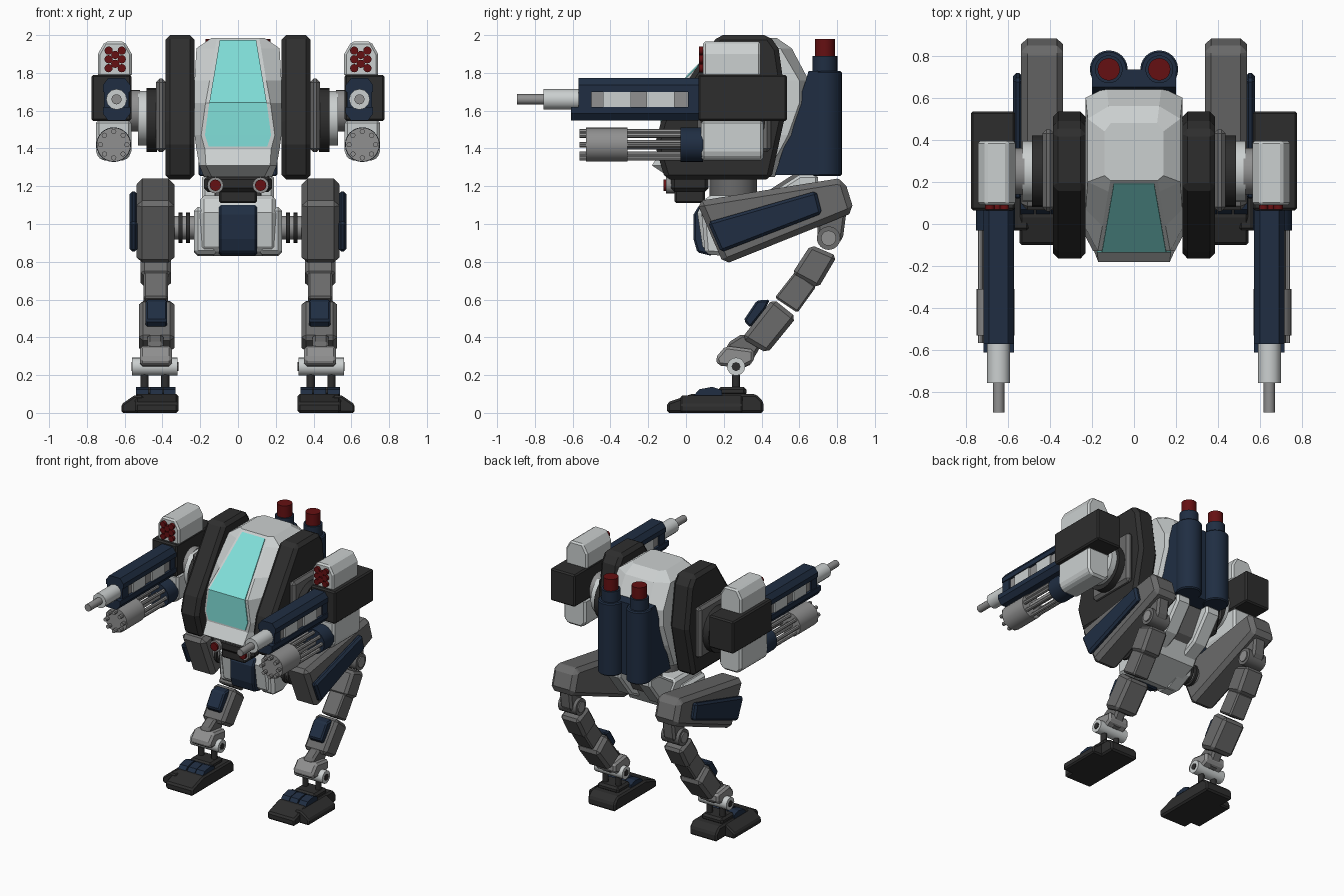
import bpy, bmesh, math
from mathutils import Matrix, Vector

if "Cube" in bpy.data.objects:
    bpy.data.objects.remove(bpy.data.objects["Cube"])


def mat(name, r, g, b):
    m = bpy.data.materials.new(name)
    m.diffuse_color = (r, g, b, 1)
    m.use_nodes = True
    m.node_tree.nodes["Principled BSDF"].inputs["Base Color"].default_value = m.diffuse_color
    return m


LIGHT = mat("light grey armour", .60, .63, .63)
GREY = mat("grey armour", .145, .145, .145)
MID = mat("gunmetal", .28, .28, .28)
DARK = mat("black armour", .027, .027, .027)
NAVY = mat("navy armour", .014, .027, .055)
RED = mat("dark red", .13, .005, .006)
GLASS = mat("cyan glass", .22, .74, .70)


def finish(name, bm, m, bevel=0, mirror=False, smooth=False):
    bmesh.ops.recalc_face_normals(bm, faces=bm.faces[:])
    me = bpy.data.meshes.new(name)
    bm.to_mesh(me)
    bm.free()
    me.materials.append(m)
    ob = bpy.data.objects.new(name, me)
    bpy.context.collection.objects.link(ob)
    if bevel:
        b = ob.modifiers.new("bevel", 'BEVEL')
        b.width, b.segments, b.limit_method = bevel, 1, 'ANGLE'
        b.angle_limit = math.radians(40)
    if mirror:
        ob.modifiers.new("mirror", 'MIRROR')
    if smooth:
        bpy.context.view_layer.objects.active = ob
        ob.select_set(True)
        bpy.ops.object.shade_smooth_by_angle(angle=math.radians(40))
        ob.select_set(False)
    return ob


def loft(name, rings, m, **kw):
    bm = bmesh.new()
    vs = [[bm.verts.new(p) for p in r] for r in rings]
    n = len(rings[0])
    for a, b in zip(vs, vs[1:]):
        for i in range(n):
            j = (i + 1) % n
            bm.faces.new((a[i], a[j], b[j], b[i]))
    bm.faces.new(vs[0])
    bm.faces.new(vs[-1])
    return finish(name, bm, m, **kw)


def prism(name, pts, axis, lo, hi, m, **kw):
    # profile in the two remaining axes, extruded along the given axis
    put = {'x': lambda p, t: (t, p[0], p[1]), 'y': lambda p, t: (p[0], t, p[1]),
           'z': lambda p, t: (p[0], p[1], t)}[axis]
    return loft(name, [[put(p, t) for p in pts] for t in (lo, hi)], m, **kw)


def box(name, x0, x1, y0, y1, z0, z1, m, **kw):
    return prism(name, [(x0, y0), (x1, y0), (x1, y1), (x0, y1)], 'z', z0, z1, m, **kw)


def cyl(name, spots, axis, lo, hi, r, m, n=24, **kw):
    # one or several parallel cylinders; spots are centres in the other two axes
    bm = bmesh.new()
    rot = {'x': Matrix.Rotation(math.pi / 2, 4, 'Y'), 'y': Matrix.Rotation(math.pi / 2, 4, 'X'), 'z': Matrix()}[axis]
    mid = (lo + hi) / 2
    for u, v in spots:
        c = {'x': (mid, u, v), 'y': (u, mid, v), 'z': (u, v, mid)}[axis]
        bmesh.ops.create_cone(bm, cap_ends=True, segments=n, radius1=r, radius2=r, depth=hi - lo,
                              matrix=Matrix.Translation(c) @ rot)
    return finish(name, bm, m, smooth=True, **kw)


# cockpit hull: z, front half width, front y, side half width, side front y, side back y, back half width, back y
levels = [(1.25, .14, -.09, .18, -.02, .40, .12, .47), (1.31, .17, -.18, .205, -.09, .45, .13, .51),
          (1.395, .175, -.128, .22, -.07, .50, .14, .56), (1.47, .195, -.128, .23, -.06, .54, .14, .59),
          (1.64, .172, -.128, .23, -.02, .60, .14, .635), (1.76, .15, -.01, .23, .07, .60, .13, .65),
          (1.93, .122, .154, .22, .20, .50, .12, .56), (1.985, .112, .207, .14, .23, .44, .11, .48)]
loft("cockpit_hull", [[(-a, f, z), (a, f, z), (b, sf, z), (b, sb, z), (c, k, z), (-c, k, z), (-b, sb, z), (-b, sf, z)]
                      for z, a, f, b, sf, sb, c, k in levels], LIGHT)

# canopy glass plate on the front faces
bm = bmesh.new()
rows = [[bm.verts.new((s * w, y, z)) for s in (-1, 1)] for z, w, y in
        [(1.41, .155, -.129), (1.47, .175, -.129), (1.64, .152, -.129), (1.97, .096, .192)]]
for a, b in zip(rows, rows[1:]):
    bm.faces.new((a[0], a[1], b[1], b[0]))
glass = finish("canopy_glass", bm, GLASS)
sol = glass.modifiers.new("thickness", 'SOLIDIFY')
sol.thickness, sol.offset = .012, 0

# black side shields
prism("side_shield", [(.17, 2.0), (.44, 2.0), (.49, 1.93), (.535, 1.62), (.45, 1.235), (-.11, 1.235), (-.165, 1.42),
                      (-.13, 1.55)], 'x', .23, .385, DARK, bevel=.025, mirror=True)

# rear boosters
prism("booster_mount", [(.47, 1.26), (.735, 1.26), (.735, 1.81), (.65, 1.81)], 'x', -.20, .20, NAVY)
cyl("booster_tube", [(.12, .735)], 'z', 1.255, 1.81, .09, NAVY, mirror=True, bevel=.008)
cyl("booster_collar", [(.12, .735)], 'z', 1.80, 1.89, .066, NAVY, mirror=True)
cyl("booster_tip", [(.12, .735)], 'z', 1.88, 1.98, .053, RED, mirror=True)

# chin sensor mount and eyes
box("chin_mount", -.18, .18, -.08, .12, 1.17, 1.255, DARK, bevel=.02)
box("chin_block", -.10, .10, -.06, .10, 1.11, 1.19, DARK, bevel=.01)
cyl("sensor_collar", [(.12, 1.205)], 'y', -.105, -.06, .043, MID, n=16, mirror=True)
cyl("sensor_eye", [(.12, 1.205)], 'y', -.12, -.10, .03, RED, n=16, mirror=True)

# waist and pelvis
cyl("waist_ring", [(0, .25)], 'z', 1.08, 1.26, .125, GREY)
prism("pelvis", [(.09, .86), (.06, 1.06), (.11, 1.15), (.42, 1.15), (.50, 1.05), (.42, .92), (.20, .83)],
      'x', -.20, .20, LIGHT, bevel=.02)
prism("pelvis_cheek", [(.10, .84), (.08, 1.09), (.36, 1.09), (.36, .90), (.22, .83)], 'x', .11, .232, LIGHT,
      bevel=.02, mirror=True)
prism("pelvis_front_plate", [(.06, .85), (.04, .92), (.04, 1.05), (.07, 1.10), (.14, 1.10), (.14, .83)],
      'x', -.10, .10, NAVY, bevel=.01)
prism("rear_brace", [(.38, .93), (.38, 1.12), (.60, 1.26), (.70, 1.26), (.70, 1.20), (.56, 1.02)], 'x', .07, .19,
      LIGHT, bevel=.015, mirror=True)
prism("rear_spine", [(.38, .97), (.38, 1.14), (.58, 1.27), (.64, 1.24), (.54, 1.06)], 'x', -.08, .08, GREY)
cyl("hip_axle", [(.24, .98)], 'x', .20, .36, .062, MID, mirror=True)
for i, x in enumerate((.255, .295)):
    cyl(f"hip_ring_{i}", [(.24, .98)], 'x', x, x + .02, .08, DARK, mirror=True)

# thighs
prism("thigh", [(.055, 1.12), (.80, 1.24), (.84, 1.23), (.89, 1.07), (.86, 1.05), (.20, .785)], 'x', .337, .537,
      GREY, bevel=.03, mirror=True)
prism("thigh_plate", [(.115, 1.01), (.69, 1.175), (.72, 1.055), (.185, .85)], 'x', .53, .575, NAVY, bevel=.015,
      mirror=True)

# lower legs
prism("knee_link", [(.69, 1.06), (.85, 1.07), (.83, .92), (.76, .86), (.70, .90)], 'x', .385, .485, GREY,
      bevel=.015, mirror=True)
cyl("knee_joint", [(.755, .925)], 'x', .36, .51, .062, GREY, mirror=True)
cyl("knee_cap", [(.755, .925)], 'x', .352, .518, .04, MID, mirror=True)
prism("upper_shin", [(.66, .89), (.80, .83), (.70, .66), (.56, .735)], 'x', .355, .515, GREY, bevel=.02, mirror=True)
prism("shin_link", [(.58, .75), (.69, .67), (.59, .53), (.47, .61)], 'x', .37, .50, GREY, bevel=.01, mirror=True)
prism("calf", [(.46, .605), (.585, .505), (.43, .315), (.295, .395)], 'x', .337, .525, GREY, bevel=.022, mirror=True)
prism("shin_plate", [(.305, .49), (.375, .595), (.445, .60), (.42, .55), (.34, .45)], 'x', .375, .49, NAVY,
      bevel=.01, mirror=True)

# ankles
prism("ankle_link", [(.30, .42), (.40, .36), (.33, .24), (.21, .27), (.22, .37)], 'x', .395, .48, GREY,
      bevel=.015, mirror=True)
prism("ankle_block", [(.155, .29), (.21, .355), (.36, .335), (.36, .27), (.30, .24), (.17, .25)], 'x', .35, .52,
      MID, bevel=.015, mirror=True)
cyl("ankle_axle", [(.265, .245)], 'x', .32, .56, .048, LIGHT, n=16, mirror=True)
cyl("ankle_bolt", [(.265, .245)], 'x', .315, .565, .024, DARK, n=8, mirror=True)
cyl("ankle_strut", [(.385, .265), (.495, .265)], 'z', .09, .24, .022, DARK, n=12, mirror=True)

# feet
prism("foot", [(-.10, 0), (-.10, .055), (.03, .10), (.37, .10), (.41, .06), (.41, 0)], 'x', .315, .545, DARK,
      bevel=.012, mirror=True)
prism("outer_toe", [(.50, 0), (.618, 0), (.618, .045), (.55, .092), (.50, .092)], 'y', -.03, .30, DARK,
      bevel=.01, mirror=True)
box("foot_heel_block", .35, .53, .17, .32, .09, .138, DARK, bevel=.015, mirror=True)
for i, x in enumerate((.33, .40, .475)):
    prism(f"toe_cap_{i}", [(.04, .09), (.07, .125), (.14, .138), (.19, .12), (.19, .09)], 'x', x, x + .065, NAVY,
          mirror=True)

# shoulders
box("shoulder_plate", .38, .435, .06, .45, 1.38, 1.77, GREY, bevel=.02, mirror=True)
cyl("shoulder_ring", [(.25, 1.55)], 'x', .43, .485, .17, DARK, mirror=True)
cyl("shoulder_disc", [(.25, 1.56)], 'x', .48, .53, .145, LIGHT, mirror=True)
cyl("shoulder_hub", [(.25, 1.60)], 'x', .52, .58, .11, MID, mirror=True)

# weapon housing, upper rocket box, lower ammo box
box("weapon_housing", .565, .775, .065, .535, 1.545, 1.79, DARK, bevel=.01, mirror=True)
prism("rocket_box", [(.562, 1.78), (.742, 1.78), (.742, 1.90), (.705, 1.965), (.60, 1.965), (.562, 1.90)], 'y',
      .09, .395, LIGHT, bevel=.012, mirror=True)
cyl("rocket_tips", [(x, z) for x in (.615, .685) for z in (1.825, 1.872, 1.918)] + [(.65, 1.848), (.65, 1.895)],
    'y', .068, .10, .022, RED, n=12, mirror=True)
prism("ammo_box", [(.565, 1.55), (.752, 1.55), (.752, 1.37), (.72, 1.335), (.597, 1.335), (.565, 1.37)], 'y',
      .08, .41, LIGHT, bevel=.015, mirror=True)

# main gun
gx = .643
for nm, z0, s, y0 in (("gun_upper_rail", 1.70, 1, -.57), ("gun_lower_rail", 1.62, -1, -.61)):
    prism(nm, [(gx - .073, z0), (gx - .073, z0 + s * .035), (gx - .045, z0 + s * .072), (gx + .045, z0 + s * .072),
               (gx + .073, z0 + s * .035), (gx + .073, z0)], 'y', y0, .08, NAVY, mirror=True)
box("gun_core", gx - .055, gx + .055, -.56, .07, 1.61, 1.71, MID, mirror=True)
for i, y in enumerate((-.57, -.44, -.21, .01)):
    box(f"gun_clamp_{i}", gx - .066, gx + .066, y, y + (.07 if i % 3 == 0 else .15), 1.615, 1.705, NAVY if i % 3 == 0 else LIGHT,
        mirror=True)
cyl("gun_muzzle_sleeve", [(gx, 1.66)], 'y', -.755, -.55, .055, LIGHT, n=12, mirror=True)
cyl("gun_barrel", [(gx, 1.66)], 'y', -.895, -.74, .027, MID, n=12, mirror=True)

# rotary gun
rx, rz = .658, 1.42
ring = [(rx + .07 * math.cos(i * math.pi / 4), rz + .07 * math.sin(i * math.pi / 4)) for i in range(8)]
cyl("rotary_drum", [(rx, rz)], 'y', -.53, -.31, .09, MID, mirror=True)
cyl("rotary_barrels", ring, 'y', -.565, -.02, .014, MID, n=8, mirror=True)
cyl("rotary_shaft", [(rx, rz)], 'y', -.32, -.02, .025, MID, n=12, mirror=True)
cyl("rotary_base", [(rx, rz)], 'y', -.03, .09, .092, NAVY, mirror=True)
